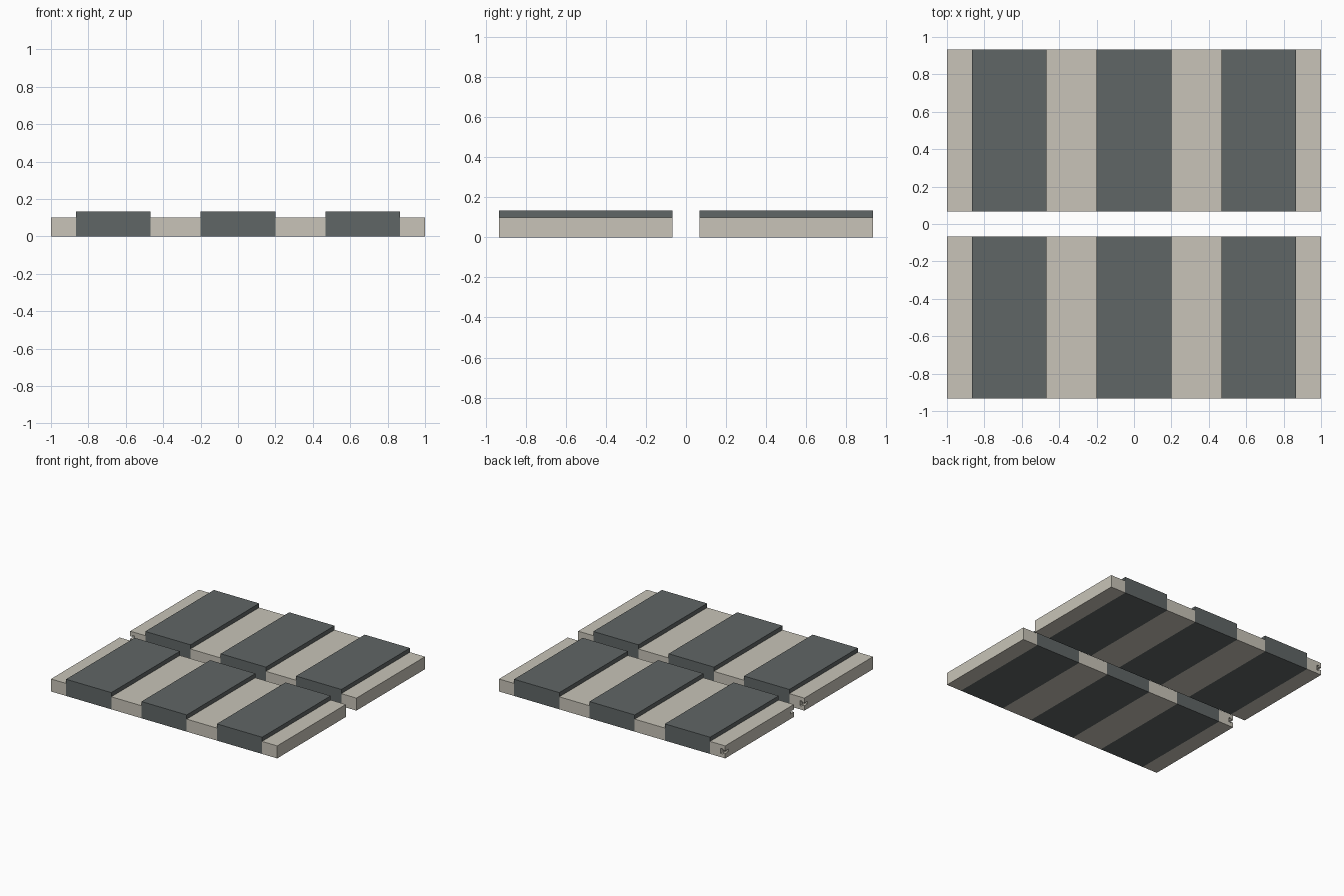
import bpy, bmesh

if "Cube" in bpy.data.objects:
    bpy.data.objects.remove(bpy.data.objects["Cube"])

U = 1 / 15  # layout module
LOW, HIGH = 0.10, 0.1335


def material(name, srgb):
    m = bpy.data.materials.new(name)
    m.diffuse_color = [((c / 255 + 0.055) / 1.055) ** 2.4 for c in srgb] + [1]
    m.use_nodes = True
    m.node_tree.nodes["Principled BSDF"].inputs["Base Color"].default_value = m.diffuse_color
    return m


BEIGE = material("warm beige", (200, 196, 184))
SLATE = material("slate grey", (96, 102, 102))


def prism(name, profile, y0, y1, mat):
    """Extrude an x-z profile along y."""
    bm = bmesh.new()
    face = bm.faces.new([bm.verts.new((x, y0, z)) for x, z in profile])
    ext = bmesh.ops.extrude_face_region(bm, geom=[face])["geom"]
    verts = [v for v in ext if isinstance(v, bmesh.types.BMVert)]
    bmesh.ops.translate(bm, verts=verts, vec=(0, y1 - y0, 0))
    bmesh.ops.recalc_face_normals(bm, faces=bm.faces)
    mesh = bpy.data.meshes.new(name)
    bm.to_mesh(mesh)
    bm.free()
    mesh.materials.append(mat)
    ob = bpy.data.objects.new(name, mesh)
    bpy.context.collection.objects.link(ob)
    return ob


def strip(name, x0, x1, y0, y1, h, mat):
    return prism(name, [(x0, 0), (x1, 0), (x1, h), (x0, h)], y0, y1, mat)


def cut_notch(target, y0, y1):
    """Small T-shaped notch in the left end of a strip."""
    prof = [(-1.02, .04), (-.98, .04), (-.98, .03), (-.96, .03),
            (-.96, .07), (-.98, .07), (-.98, .06), (-1.02, .06)]
    cutter = prism("notch_cutter", prof, y0, y1, BEIGE)
    cutter.hide_render = True
    mod = target.modifiers.new("notch", "BOOLEAN")
    mod.operation, mod.solver, mod.object = "DIFFERENCE", "EXACT", cutter
    bpy.context.view_layer.objects.active = target
    bpy.ops.object.modifier_apply(modifier=mod.name)
    bpy.data.objects.remove(cutter)


# Two slabs, each with alternating low beige and raised slate strips
edges = [n * U for n in (-15, -13, -7, -3, 3, 7, 13, 15)]
for side, y0, y1 in (("front", -14 * U, -U), ("back", U, 14 * U)):
    for i, (x0, x1) in enumerate(zip(edges, edges[1:])):
        if i % 2:
            strip(f"{side}_raised_panel", x0, x1, y0, y1, HIGH, SLATE)
        else:
            ob = strip(f"{side}_base_strip", x0, x1, y0, y1, LOW, BEIGE)
            if i == 0:  # notched corners at the left end
                cut_notch(ob, y1 - 0.04, y1 + 0.02)
                if side == "back":
                    cut_notch(ob, y0 - 0.02, y0 + 0.04)
